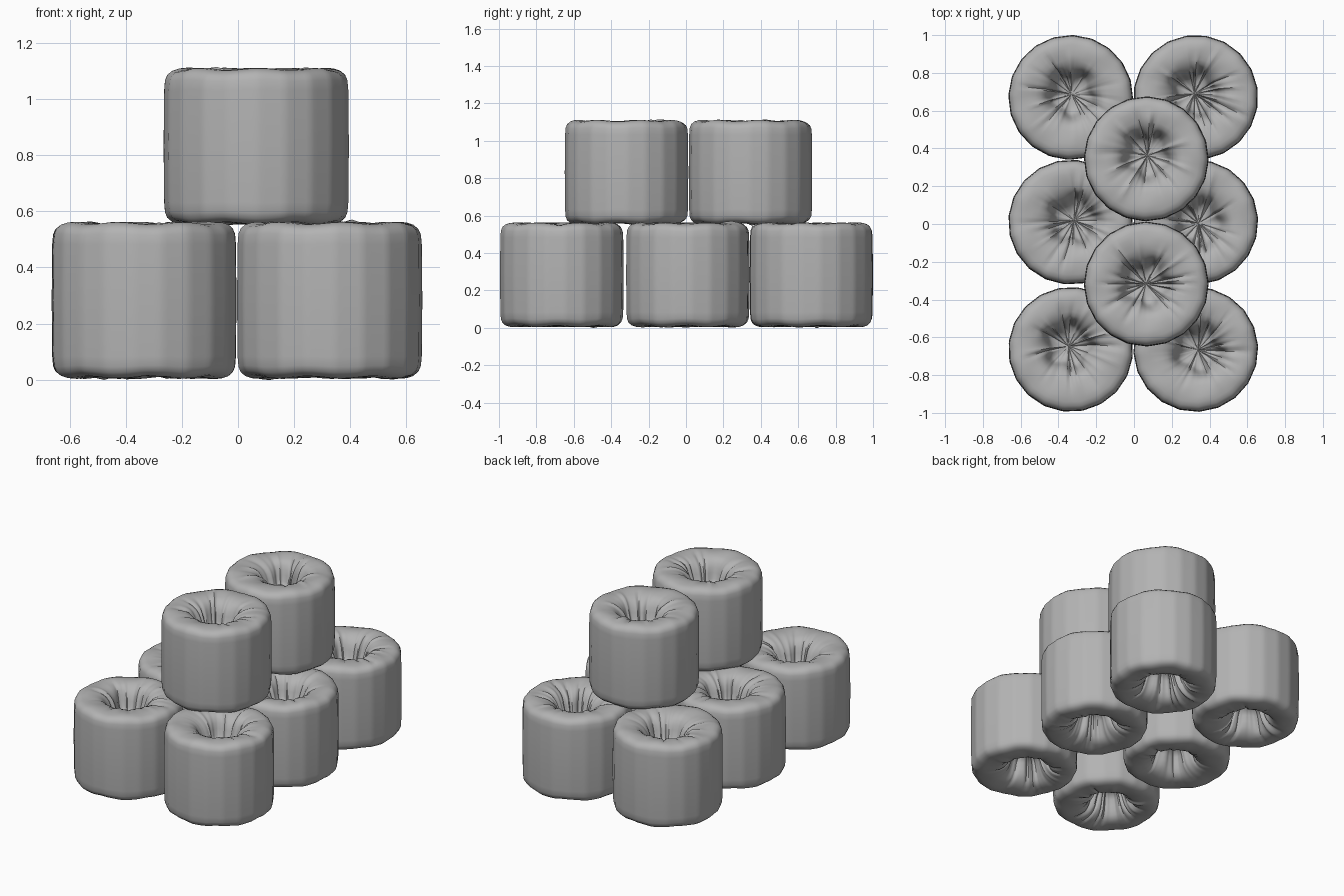
import bpy, bmesh, math, random
from mathutils import Vector

cube = bpy.data.objects.get("Cube")
if cube:
    bpy.data.objects.remove(cube, do_unlink=True)

wrap = bpy.data.materials.new("grey_wrapping_paper")
wrap.use_nodes = True
GREY = (0.45, 0.45, 0.45, 1)
wrap.diffuse_color = GREY
wrap.node_tree.nodes["Principled BSDF"].inputs["Base Color"].default_value = GREY

SEGMENTS = 120
FACETS = 20
# Upper half of the roll: radius and height, from the waist into the tucked core
HALF = [(0.331, 0), (0.329, 0.2), (0.326, 0.235), (0.318, 0.254), (0.302, 0.267),
        (0.28, 0.274), (0.25, 0.276), (0.22, 0.274), (0.19, 0.268), (0.165, 0.258),
        (0.143, 0.24), (0.126, 0.215), (0.114, 0.185), (0.103, 0.15), (0.088, 0.125),
        (0.055, 0.112), (0.025, 0.108)]


def angle_gap(a, b):
    return abs((a - b + math.pi) % math.tau - math.pi)


def make_pleats(rng):
    """Random radial creases: angle, width, depth, outer reach."""
    return [(math.tau * (i + rng.uniform(-0.4, 0.4)) / 20, rng.uniform(0.03, 0.08),
             rng.uniform(-0.018, 0.012), rng.uniform(0.2, 0.31)) for i in range(20)]


def paper_point(r, z, a, side, pleats, phase, pit):
    # Slightly flat-sided outer wrapping
    step = math.tau / FACETS
    local = (a + phase) % step - step / 2
    facet = math.cos(step / 2) / math.cos(local)
    radius = r * (1 + (facet - 1) * min(1, r / 0.3))
    # Creases fade out towards the rim and deepen around the core
    fold = sum(depth * math.exp(-(angle_gap(a, c) / width) ** 2)
               * max(0, min(1, (reach - r) / 0.08))
               for c, width, depth, reach in pleats)
    inner = max(0, min(1, (0.17 - r) / 0.05))
    if r > 0.04:
        radius -= fold * inner * 1.1
        radius += inner * 0.012 * math.sin(5 * a + phase * 9)
    z += fold * (1 - 0.5 * inner)
    if r > 0.24:
        z += 0.004 * math.sin(7 * a + phase * 20) * min(1, z / 0.27) ** 4
    # The tucked core is pulled slightly off centre
    shift = pit * max(0, min(1, (0.28 - r) / 0.15))
    return (radius * math.cos(a) + shift.x, radius * math.sin(a) + shift.y, side * z)


def make_roll(name, x, y, z, seed):
    rng = random.Random(seed)
    bm = bmesh.new()
    phase = rng.random()
    rings = []
    ends = []
    for side in (-1, 1):
        pleats = make_pleats(rng)
        pit = Vector((rng.uniform(-0.02, 0.02), rng.uniform(-0.02, 0.02)))
        half = HALF[:0:-1] if side < 0 else HALF
        for r, h in half:
            rings.append([bm.verts.new(paper_point(r, h, math.tau * i / SEGMENTS, side,
                                                   pleats, phase, pit))
                          for i in range(SEGMENTS)])
        ends.append(bm.verts.new((pit.x, pit.y, side * 0.11)))
    for low, high in zip(rings, rings[1:]):
        for i in range(SEGMENTS):
            j = (i + 1) % SEGMENTS
            bm.faces.new((low[i], low[j], high[j], high[i]))
    # Close the bottoms of both tucked cores
    for ring, centre in zip((rings[0], rings[-1]), ends):
        for i in range(SEGMENTS):
            bm.faces.new((ring[i], ring[(i + 1) % SEGMENTS], centre))
    bmesh.ops.recalc_face_normals(bm, faces=bm.faces)
    mesh = bpy.data.meshes.new(name)
    bm.to_mesh(mesh)
    bm.free()
    mesh.materials.append(wrap)
    roll = bpy.data.objects.new(name, mesh)
    bpy.context.collection.objects.link(roll)
    roll.location = (x, y, z)
    bpy.ops.object.select_all(action='DESELECT')
    roll.select_set(True)
    bpy.context.view_layer.objects.active = roll
    bpy.ops.object.shade_smooth_by_angle(angle=math.radians(50))


# Lower layer: two columns of three rolls
for row, y in (("front", -0.664), ("middle", 0.01), ("back", 0.67)):
    make_roll("lower_" + row + "_right_roll", -0.335, y, 0.283, row + "r")
    make_roll("lower_" + row + "_left_roll", 0.327, y, 0.283, row + "l")

# Upper layer: two rolls resting between the columns
for row, y in (("front", -0.318), ("back", 0.345)):
    make_roll("upper_" + row + "_roll", 0.065, y, 0.832, row + "u")
